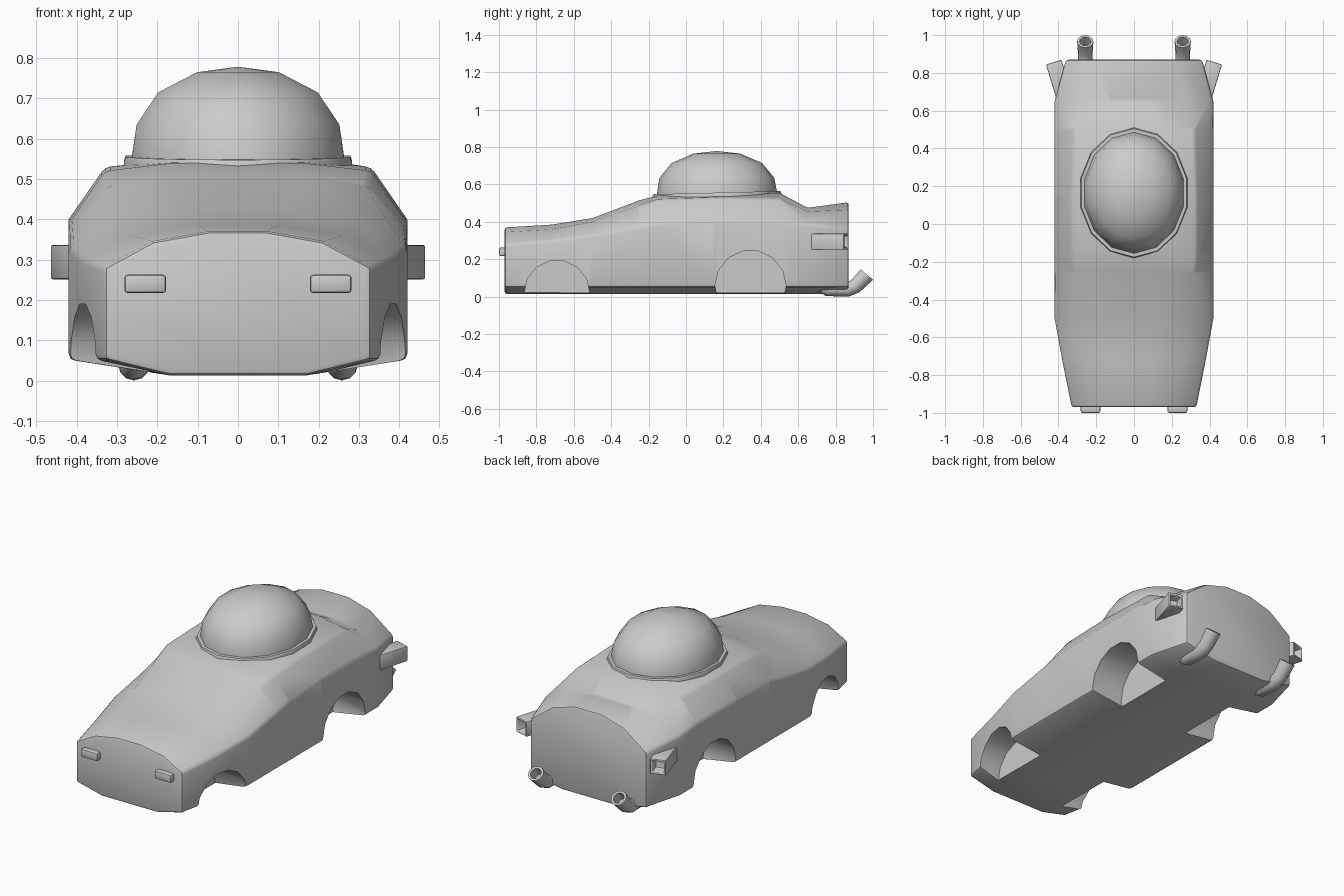
import bpy, bmesh, math
from math import sin, cos, pi, radians

if "Cube" in bpy.data.objects:
    bpy.data.objects.remove(bpy.data.objects["Cube"])


def loft(name, rings, caps=(True, True)):
    """Skin equal-length closed rings of points and cap the ends."""
    bm = bmesh.new()
    loops = [[bm.verts.new(p) for p in r] for r in rings]
    n = len(loops[0])
    for a, b in zip(loops, loops[1:]):
        for i in range(n):
            j = (i + 1) % n
            bm.faces.new((a[i], a[j], b[j], b[i]))
    if caps[0]:
        bm.faces.new(loops[0])
    if caps[1]:
        bm.faces.new(loops[-1])
    bmesh.ops.recalc_face_normals(bm, faces=bm.faces[:])
    me = bpy.data.meshes.new(name)
    bm.to_mesh(me)
    bm.free()
    ob = bpy.data.objects.new(name, me)
    bpy.context.collection.objects.link(ob)
    return ob


def bevel(ob, width, segments=2, angle=35):
    m = ob.modifiers.new("bevel", 'BEVEL')
    m.width, m.segments = width, segments
    m.limit_method, m.angle_limit = 'ANGLE', radians(angle)


def finish(ob, angle=35):
    """Bake modifiers, then smooth with sharp edges kept."""
    dg = bpy.context.evaluated_depsgraph_get()
    dg.update()
    me = bpy.data.meshes.new_from_object(ob.evaluated_get(dg))
    ob.modifiers.clear()
    ob.data = me
    bpy.ops.object.select_all(action='DESELECT')
    ob.select_set(True)
    bpy.context.view_layer.objects.active = ob
    bpy.ops.object.shade_smooth_by_angle(angle=radians(angle))


# Body shell: y, half width, shoulder z, (xa, za), (xb, top z)
sections = [
    (-0.97, .33, .28, .21, .345, .07, .37),
    (-0.72, .38, .30, .26, .36, .10, .385),
    (-0.50, .42, .33, .30, .40, .12, .42),
    (-0.25, .42, .37, .32, .485, .15, .515),
    (-0.15, .42, .39, .33, .52, .16, .54),
    (0.15, .42, .40, .33, .53, .18, .545),
    (0.50, .42, .40, .32, .525, .16, .555),
    (0.65, .42, .39, .29, .455, .12, .475),
    (0.87, .36, .36, .22, .465, .08, .505),
]
rings = []
for y, w, zs, xa, za, xb, zb in sections:
    half = [(.17, .013), (w, .052), (w, zs), (xa, za), (xb, zb)]
    rings.append([(x, y, z) for x, z in half] + [(-x, y, z) for x, z in reversed(half)])
body = loft("body_shell", rings)
bevel(body, .014)

# Wheel wells cut into the body
cutters = []
for y, z, r in ((-0.69, .02, .175), (0.345, .058, .19)):
    for s in (-1, 1):
        c = loft("wheel_well_cutter", [
            [(s * x, y + r * cos(2 * pi * i / 14), z + r * sin(2 * pi * i / 14)) for i in range(14)]
            for x in (.22, .6)])
        c.hide_render = True
        m = body.modifiers.new("well", 'BOOLEAN')
        m.operation, m.solver, m.object = 'DIFFERENCE', 'EXACT', c
        cutters.append(c)
finish(body)
for c in cutters:
    bpy.data.objects.remove(c)


# Canopy dome and its rim: oval rings, slightly tilted back
def oval(k, z, n=14):
    pts = []
    for i in range(n):
        a = 2 * pi * i / n
        y = .345 * k * cos(a)
        pts.append((.29 * k * sin(a), .165 + y, z + (.025 * y if z < .6 else 0)))
    return pts


dome = loft("canopy_dome", [oval(k, z) for k, z in
            ((.93, .52), (.93, .555), (.89, .635), (.70, .715), (.36, .765), (.02, .778))])
finish(dome, 60)
rim = loft("canopy_rim", [oval(k, z) for k, z in
           ((.99, .505), (1, .545), (.985, .556), (.92, .556))])
finish(rim, 40)

for s, side in ((-1, "left"), (1, "right")):
    # Headlight
    x, y, z = s * .23, -.98, .24
    lamp = loft(side + "_headlight", [
        [(x + a * .052, yy, z + b * .023) for a, b in ((-1, -1), (1, -1), (1, 1), (-1, 1))]
        for yy in (-1.0, -.955)])
    bevel(lamp, .009)
    finish(lamp)

    # Exhaust pipe with hollow flared tip: y, z, tilt, radius
    path = [(.69, .052, 0, .016), (.75, .041, 0, .038), (.865, .039, 8, .039),
            (.905, .055, 35, .039), (.967, .118, 50, .043),
            (.967, .118, 50, .030), (.925, .072, 50, .028)]
    pipe_rings = []
    for y, z, t, r in path:
        t = radians(t)
        pipe_rings.append([(s * .258 + r * cos(a), y - r * sin(a) * sin(t), z + r * sin(a) * cos(t))
                           for a in (2 * pi * i / 12 for i in range(12))])
    finish(loft(side + "_exhaust_pipe", pipe_rings), 40)

    # Square side thruster, splayed outwards with an open rear
    dx, dy, h = .29, .957, .043
    pod_rings = []
    for d, k in ((-.19, 1), (0, 1), (0, .72), (-.06, .72)):
        cx, cy = .425 + dx * d, .857 + dy * d
        pod_rings.append([(s * (cx + a * h * k * dy), cy - a * h * k * dx, .294 + b * h * k)
                          for a, b in ((-1, -1), (1, -1), (1, 1), (-1, 1))])
    pod = loft(side + "_side_thruster", pod_rings)
    bevel(pod, .008)
    finish(pod)
